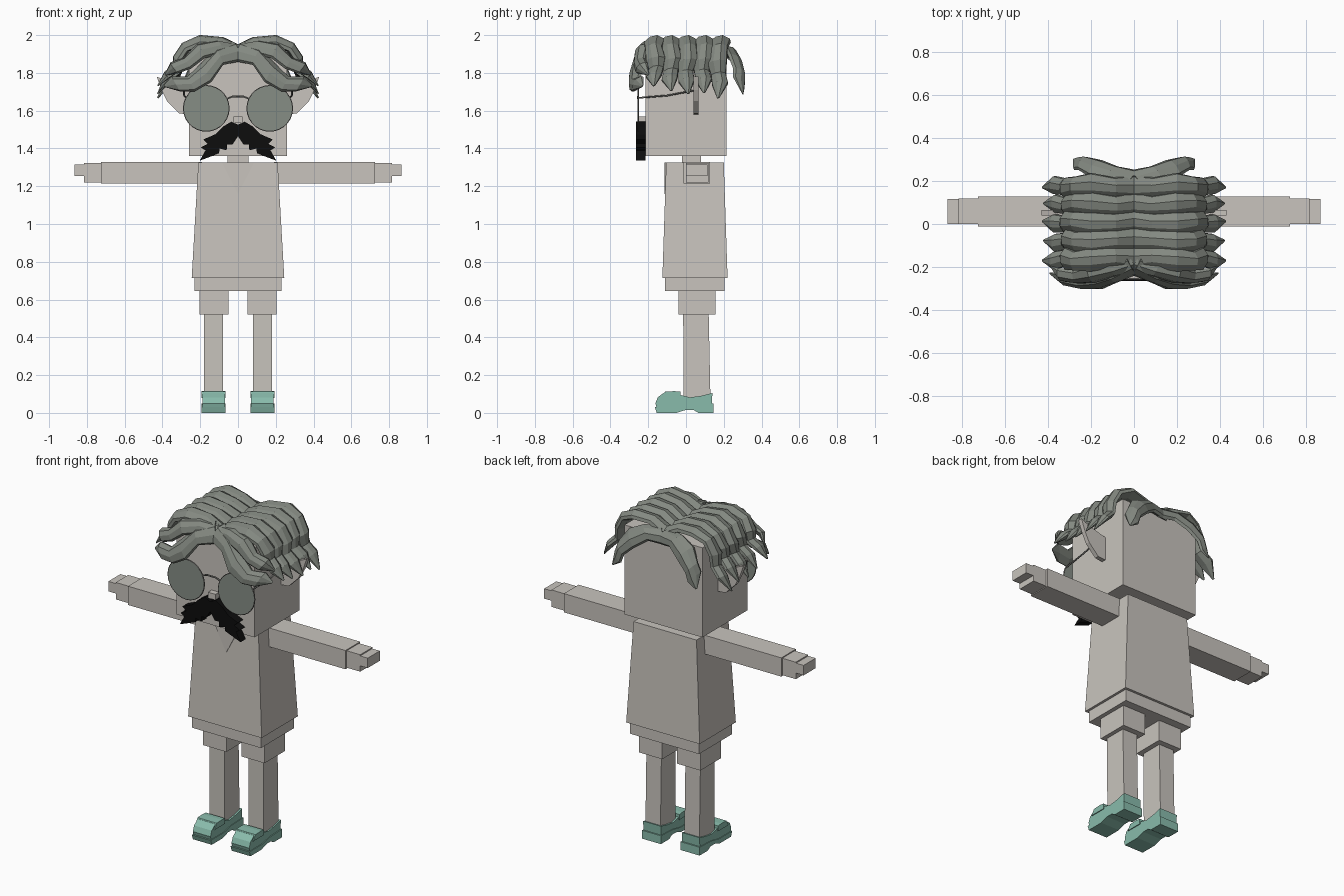
import bpy, bmesh, math
from mathutils import Vector

cube = bpy.data.objects.get("Cube")
if cube:
    bpy.data.objects.remove(cube, do_unlink=True)


def material(name, red, green, blue):
    mat = bpy.data.materials.new(name)
    mat.use_nodes = True
    colour = (red, green, blue, 1)
    mat.diffuse_color = colour
    mat.node_tree.nodes["Principled BSDF"].inputs["Base Color"].default_value = colour
    return mat


body_grey = material("warm_grey", 0.58, 0.55, 0.51)
hair_grey = material("hair_grey", 0.23, 0.25, 0.22)
lens_grey = material("lens_grey", 0.24, 0.27, 0.235)
shoe_green = material("shoe_green", 0.25, 0.5, 0.41)
black = material("black", 0.004, 0.004, 0.004)
rim_grey = material("rim_grey", 0.15, 0.15, 0.14)


def finish(name, bm, mat):
    bmesh.ops.recalc_face_normals(bm, faces=bm.faces[:])
    mesh = bpy.data.meshes.new(name)
    bm.to_mesh(mesh)
    bm.free()
    mesh.materials.append(mat)
    obj = bpy.data.objects.new(name, mesh)
    bpy.context.collection.objects.link(obj)
    return obj


def loft(name, rings, mat):
    """Skin a closed solid through rings of equal point count."""
    bm = bmesh.new()
    loops = [[bm.verts.new(p) for p in ring] for ring in rings]
    count = len(loops[0])
    for low, high in zip(loops, loops[1:]):
        for i in range(count):
            j = (i + 1) % count
            bm.faces.new((low[i], low[j], high[j], high[i]))
    bm.faces.new(loops[0][::-1])
    bm.faces.new(loops[-1])
    return finish(name, bm, mat)


def rect(x0, x1, y0, y1, z):
    return [(x0, y0, z), (x1, y0, z), (x1, y1, z), (x0, y1, z)]


def box(name, xs, ys, zs, mat=body_grey, side=1):
    a, b = sorted((xs[0] * side, xs[1] * side))
    return loft(name, [rect(a, b, *ys, z) for z in zs], mat)


def plate_y(name, points, y0, y1, mat, side=1):
    """Extrude an (x, z) outline along y."""
    return loft(name, [[(x * side, y, z) for x, z in points] for y in (y0, y1)], mat)


def plate_x(name, points, x0, x1, mat, side=1):
    """Extrude a (y, z) outline along x."""
    return loft(name, [[(x * side, y, z) for y, z in points] for x in (x0, x1)], mat)


def tube(name, points, radius, mat):
    curve = bpy.data.curves.new(name, "CURVE")
    curve.dimensions = "3D"
    curve.bevel_depth = radius
    curve.bevel_resolution = 1
    curve.use_fill_caps = True
    spline = curve.splines.new("POLY")
    spline.points.add(len(points) - 1)
    for target, p in zip(spline.points, points):
        target.co = (*p, 1)
    curve.materials.append(mat)
    obj = bpy.data.objects.new(name, curve)
    bpy.context.collection.objects.link(obj)


def strand(name, path, across, half_width, thick, side):
    """Sweep a ridged lock of hair along a path, narrowing to its tip."""
    path = [Vector(p) for p in path]
    across = Vector(across).normalized()
    last = len(path) - 1
    section = ((-1, -0.6), (-0.95, 0.1), (-0.35, 0.9), (0.35, 1), (0.95, 0.1), (1, -0.6), (0, -1))
    rings = []
    for i, p in enumerate(path):
        tangent = (path[min(i + 1, last)] - path[max(i - 1, 0)]).normalized()
        normal = tangent.cross(across).normalized()
        t = i / last
        taper = 0.12 if i == last else 1 - 0.4 * t ** 3
        ripple = 1 + 0.1 * (-1) ** i
        ring = []
        for u, v in section:
            q = p + across * (u * half_width * taper * ripple) + normal * (v * thick * taper)
            ring.append((q.x * side, q.y, q.z))
        rings.append(ring)
    loft(name, rings, hair_grey)


# Head, neck and tapered torso
box("head", (-0.26, 0.26), (-0.215, 0.215), (1.36, 1.9))
box("neck", (-0.055, 0.055), (-0.02, 0.08), (1.3, 1.38))
loft("torso", [rect(-0.245, 0.245, -0.125, 0.22, 0.715),
               rect(-0.21, 0.21, -0.105, 0.2, 1.325)], body_grey)
box("hips", (-0.23, 0.23), (-0.11, 0.205), (0.645, 0.73))
plate_y("collar", [(-0.085, 1.325), (0, 1.16), (0.085, 1.325)], -0.113, -0.104, body_grey)
box("nose", (-0.025, 0.025), (-0.25, -0.21), (1.535, 1.57))

EAR = [(0.25, 1.58), (0.31, 1.585), (0.375, 1.65), (0.405, 1.71), (0.43, 1.78),
       (0.36, 1.75), (0.25, 1.72)]
SOLE = [(-0.155, 0), (-0.05, 0), (0, 0.016), (0.04, 0.016), (0.065, 0), (0.145, 0),
        (0.145, 0.05), (0.03, 0.045), (-0.04, 0.03), (-0.165, 0.03)]
UPPER = [(-0.155, 0.025), (0.135, 0.025), (0.14, 0.105), (0.08, 0.09), (0.02, 0.082),
         (-0.03, 0.095), (-0.06, 0.108), (-0.115, 0.108), (-0.15, 0.082), (-0.162, 0.05)]
TONGUE = [(-0.13, 0.08), (-0.03, 0.08), (-0.03, 0.112), (-0.06, 0.115), (-0.11, 0.113)]
MOUSTACHE = [(0, 1.525), (0.035, 1.542), (0.08, 1.515), (0.12, 1.475), (0.185, 1.447),
             (0.16, 1.425), (0.197, 1.405), (0.172, 1.39), (0.203, 1.335), (0.15, 1.355),
             (0.1, 1.375), (0.098, 1.4), (0.06, 1.39), (0.058, 1.42), (0.03, 1.42), (0, 1.465)]

SIDE_LOCK = [(0, 1.915), (0.09, 1.96), (0.2, 1.97), (0.28, 1.935), (0.32, 1.865),
             (0.325, 1.805), (0.375, 1.76), (0.425, 1.69)]
FRINGE = [(0.005, -0.2, 1.92), (0.1, -0.245, 1.89), (0.17, -0.27, 1.805),
          (0.25, -0.275, 1.745), (0.33, -0.26, 1.745), (0.39, -0.23, 1.73)]
UPPER_FRINGE = [(0, -0.185, 1.92), (0.1, -0.215, 1.94), (0.2, -0.24, 1.92),
                (0.27, -0.25, 1.855), (0.34, -0.24, 1.83), (0.385, -0.2, 1.79)]
BACK_LOCK = [(0, 0.215, 1.91), (0.1, 0.24, 1.91), (0.18, 0.265, 1.865),
             (0.235, 0.285, 1.8), (0.255, 0.285, 1.75), (0.28, 0.3, 1.69)]

for side, label in ((1, "left"), (-1, "right")):
    # Arm, palm, fingers and thumb
    box(label + "_arm", (0.19, 0.725), (-0.012, 0.128), (1.215, 1.328), side=side)
    box(label + "_palm", (0.72, 0.815), (0, 0.118), (1.22, 1.322), side=side)
    box(label + "_fingers", (0.81, 0.865), (0, 0.115), (1.255, 1.315), side=side)

    # Shorts, leg and shoe
    box(label + "_shorts_leg", (0.05, 0.205), (-0.04, 0.155), (0.52, 0.65), side=side)
    loft(label + "_leg", [rect(0.08 * side, 0.18 * side, -0.012, 0.13, 0.05),
                          rect(0.08 * side, 0.18 * side, -0.015, 0.12, 0.53)], body_grey)
    plate_x(label + "_shoe_sole", SOLE, 0.066, 0.192, shoe_green, side)
    plate_x(label + "_shoe_upper", UPPER, 0.07, 0.188, shoe_green, side)
    plate_x(label + "_shoe_tongue", TONGUE, 0.065, 0.193, shoe_green, side)

    # Ear and half of the moustache
    plate_y(label + "_ear", EAR, 0.04, 0.066, body_grey, side)
    plate_y(label + "_moustache", MOUSTACHE, -0.265, -0.215, black, side)

    # Round lens with rim and temple
    circle = [(0.168 + 0.12 * math.cos(a), 1.612 + 0.12 * math.sin(a))
              for a in (math.tau * i / 28 for i in range(28))]
    plate_y(label + "_lens", circle, -0.256, -0.25, lens_grey, side)
    tube(label + "_rim", [(x * side, -0.253, z) for x, z in circle + circle[:1]], 0.004, rim_grey)
    tube(label + "_temple", [(0.275 * side, -0.25, 1.668), (0.285 * side, -0.1, 1.68),
                             (0.285 * side, 0.06, 1.71)], 0.005, rim_grey)

    # Overlapping side locks of hair from the parting
    for n, (y, drop) in enumerate(((-0.165, 0.82), (-0.08, 0.93), (0.005, 1), (0.09, 0.98), (0.172, 1.1))):
        path = []
        for i, (x, z) in enumerate(SIDE_LOCK):
            z_fall = 1.92 - (1.92 - z) * drop if z < 1.92 else z
            sway = 0.008 * math.sin(i * 1.7 + n)
            path.append((x - 0.006 * (n % 2), y + sway, z_fall))
        strand(f"{label}_side_lock_{n}", path, (0, 1, 0.15), 0.052, 0.028, side)

    # Fringe and back locks
    strand(label + "_fringe", FRINGE, (0.4, 0.5, 0.75), 0.058, 0.025, side)
    strand(label + "_upper_fringe", UPPER_FRINGE, (0.4, 0.65, 0.65), 0.048, 0.025, side)
    strand(label + "_back_lock", BACK_LOCK, (-0.55, 0.5, -0.6), 0.055, 0.025, side)

# Bridge of the glasses
tube("glasses_bridge", [(-0.06, -0.253, 1.662), (-0.03, -0.255, 1.675), (0.03, -0.255, 1.675),
                        (0.06, -0.253, 1.662)], 0.005, rim_grey)
